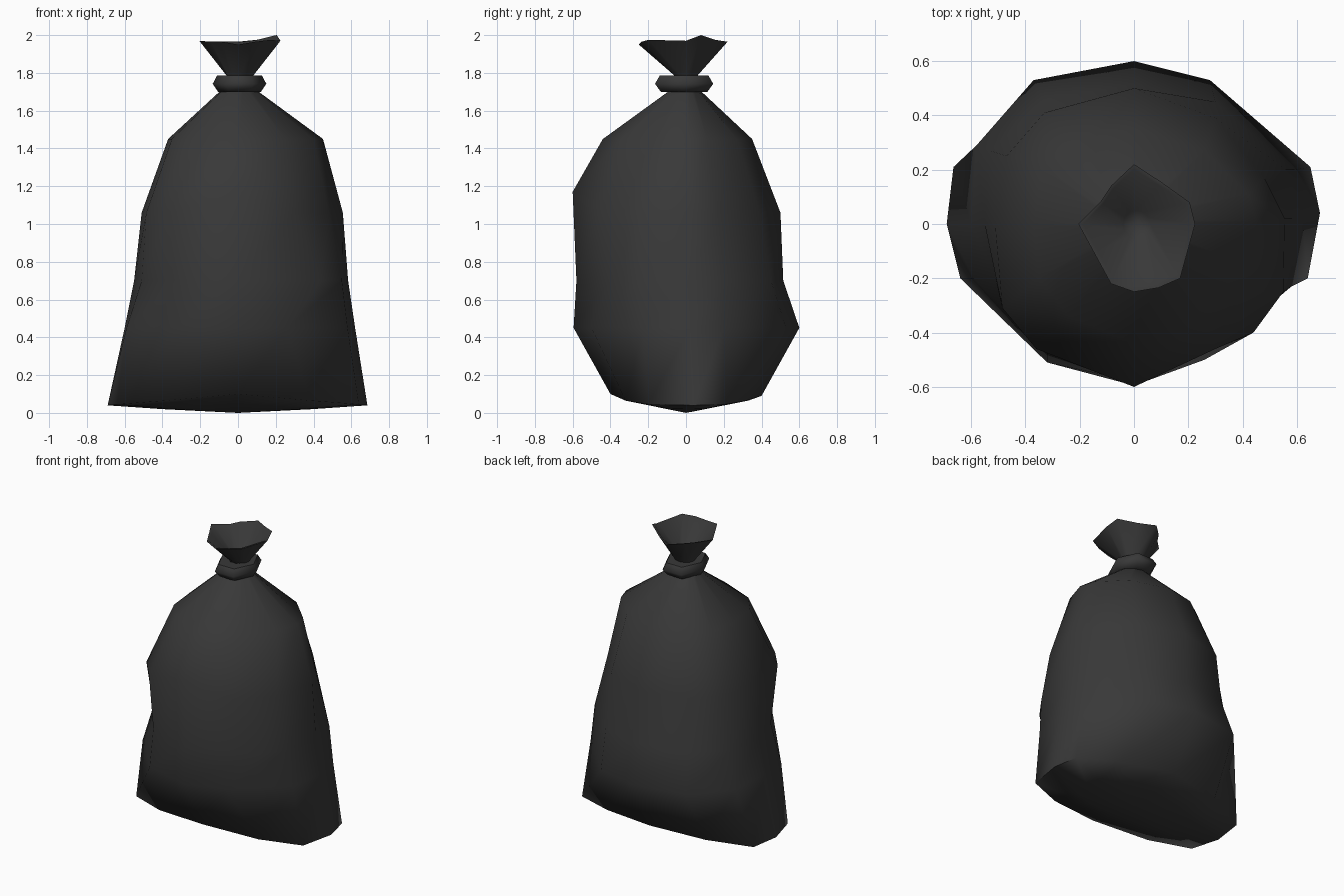
import bpy, bmesh, math

if "Cube" in bpy.data.objects:
    bpy.data.objects.remove(bpy.data.objects["Cube"])

mat = bpy.data.materials.new("black_plastic")
mat.diffuse_color = (0.04, 0.04, 0.04, 1)
mat.use_nodes = True
mat.node_tree.nodes["Principled BSDF"].inputs["Base Color"].default_value = mat.diffuse_color


def loft(name, rings, start=None, end=None, closed=False, smooth=60):
    """Skin a stack of equal-sized rings, optionally capped by a centre point."""
    bm = bmesh.new()
    vs = [[bm.verts.new(p) for p in r] for r in rings]
    pairs = list(zip(vs, vs[1:])) + ([(vs[-1], vs[0])] if closed else [])
    n = len(vs[0])
    for a, b in pairs:
        for i in range(n):
            j = (i + 1) % n
            bm.faces.new((a[i], a[j], b[j], b[i]))
    for point, ring in ((start, vs[0]), (end, vs[-1])):
        if point:
            c = bm.verts.new(point)
            for i in range(n):
                bm.faces.new((c, ring[i], ring[(i + 1) % n]))
    bmesh.ops.recalc_face_normals(bm, faces=bm.faces[:])
    me = bpy.data.meshes.new(name)
    bm.to_mesh(me)
    bm.free()
    ob = bpy.data.objects.new(name, me)
    bpy.context.collection.objects.link(ob)
    me.materials.append(mat)
    bpy.context.view_layer.objects.active = ob
    ob.select_set(True)
    bpy.ops.object.shade_smooth_by_angle(angle=math.radians(smooth))
    ob.select_set(False)
    return ob


def circle(rx, ry, z, n=12, cx=0, cy=0):
    # starts on the left and runs through the front
    return [(cx + rx * math.cos(math.pi + i * math.tau / n),
             cy + ry * math.sin(math.pi + i * math.tau / n), z) for i in range(n)]


def level(z, pts):
    return [(x, y, z) for x, y in pts]


# Sack body: pillow-shaped bottom, crumpled rings, shoulders gathered to the neck
# (ring order: left, round the front to the right, then round the back)
base = [(-.69, 0, .04), (-.64, -.2, .045), (-.38, -.32, .065), (0, -.4, .1),
        (.38, -.32, .065), (.64, -.2, .045), (.685, .04, .04), (.65, .21, .045),
        (.38, .32, .065), (0, .4, .09), (-.38, .33, .065), (-.665, .21, .045)]
under = [(x * .58, y * .5, .02 + .5 * (z - .04)) for x, y, z in base]
low = level(.45, [(-.6, 0), (-.59, -.2), (-.32, -.51), (0, -.595), (.26, -.5), (.58, -.23),
                  (.62, .02), (.59, .2), (.28, .53), (0, .6), (-.37, .53), (-.58, .29)])
mid = level(.7, [(-.55, 0), (-.51, -.2), (-.32, -.47), (0, -.58), (.44, -.4), (.55, -.25),
                 (.583, .02), (.56, .2), (.3, .45), (0, .515), (-.33, .46), (-.53, .27)])
high = level(1.06, [(-.51, -.02), (-.485, -.31), (-.36, -.46), (0, -.6), (.3, -.46), (.48, -.25),
                    (.555, .02), (.48, .17), (.3, .39), (0, .5), (-.33, .41), (-.47, .25)])
high[3] = (0, -.6, 1.17)
shoulder = level(1.45, [(-.37, 0), (-.35, -.2), (-.24, -.34), (0, -.44), (.25, -.34), (.4, -.15),
                        (.45, .01), (.42, .11), (.26, .27), (0, .35), (-.2, .31), (-.34, .21)])
neck = circle(.055, .04, 1.74)
loft("sack_body", [under, base, low, mid, high, shoulder, neck], start=(0, 0, 0), smooth=80)

# Open flared mouth above the tie, with a thin rim and hollow inside
rim = [(-.205, 0, 1.97), (-.145, -.11, 1.965), (-.085, -.22, 1.965), (0, -.25, 1.95),
       (.09, -.235, 1.965), (.17, -.2, 1.975), (.225, 0, 1.97), (.205, .08, 2.0),
       (.1, .155, 1.975), (0, .22, 1.965), (-.085, .14, 1.965), (-.125, .08, 1.96)]
lip = [(x * .92, y * .92, z - .003) for x, y, z in rim]
loft("flared_mouth", [neck, circle(.07, .06, 1.785, cx=.01), rim, lip,
                      circle(.05, .05, 1.82, cx=.01)], end=(.01, 0, 1.805), smooth=80)

# Tie band around the neck: chunky six-sided ring
section = [(.80, 1.70), (1, 1.742), (.84, 1.785), (.35, 1.785), (.2, 1.742), (.35, 1.70)]
loft("tie_band", [circle(.142 * s, .178 * s, z, n=6, cx=.008, cy=-.01) for s, z in section],
     closed=True)
